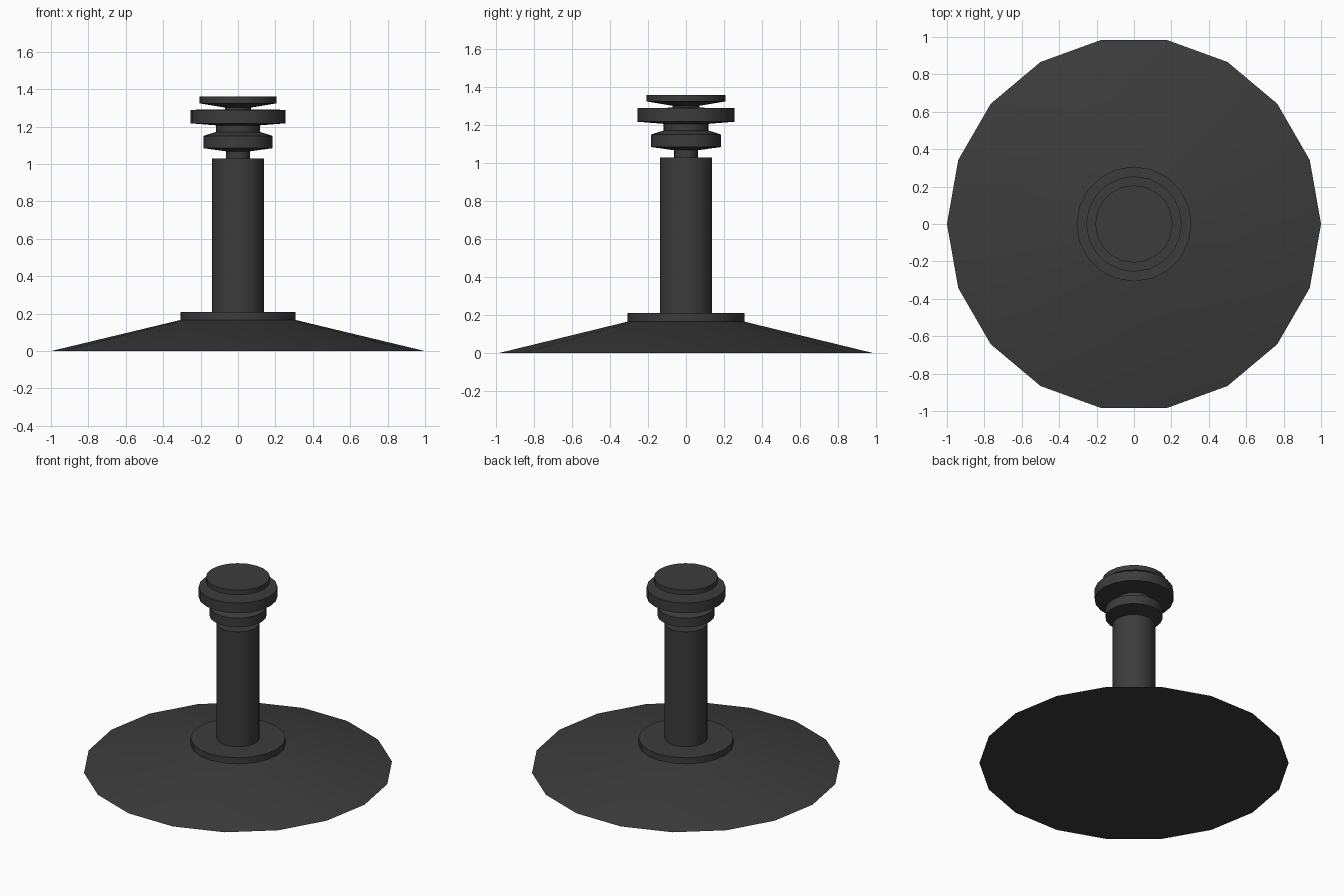
import bpy, bmesh, math

if "Cube" in bpy.data.objects:
    bpy.data.objects.remove(bpy.data.objects["Cube"])

dark = bpy.data.materials.new("dark_metal")
dark.diffuse_color = (0.045, 0.045, 0.045, 1)
dark.use_nodes = True
dark.node_tree.nodes["Principled BSDF"].inputs["Base Color"].default_value = dark.diffuse_color


def lathe(name, profile, sides, smooth=True):
    """Closed solid of revolution from (radius, z) pairs, capped at both ends."""
    bm = bmesh.new()
    rings = [[bm.verts.new((r * math.cos(2 * math.pi * i / sides),
                            r * math.sin(2 * math.pi * i / sides), z))
              for i in range(sides)] for r, z in profile]
    for a, b in zip(rings, rings[1:]):
        for i in range(sides):
            j = (i + 1) % sides
            bm.faces.new((a[i], a[j], b[j], b[i]))
    bm.faces.new(rings[0][::-1])
    bm.faces.new(rings[-1])
    mesh = bpy.data.meshes.new(name)
    bm.to_mesh(mesh)
    bm.free()
    ob = bpy.data.objects.new(name, mesh)
    bpy.context.collection.objects.link(ob)
    mesh.materials.append(dark)
    if smooth:
        bpy.ops.object.select_all(action='DESELECT')
        ob.select_set(True)
        bpy.context.view_layer.objects.active = ob
        bpy.ops.object.shade_smooth_by_angle(angle=math.radians(30))
    return ob


# Wide shallow cone with an 18-sided rim
lathe("base_cone", [(1, 0), (0.305, 0.167)], 18)
# Collar around the foot of the column
lathe("base_collar", [(0.307, 0.165), (0.307, 0.21)], 20)
# Column
lathe("column", [(0.138, 0.21), (0.138, 1.03)], 20)
# Turned head: neck, lower disc, neck, wide disc, neck, top cap
lathe("turned_head", [
    (0.063, 1.03), (0.063, 1.068), (0.185, 1.085), (0.185, 1.15),
    (0.118, 1.172), (0.118, 1.207), (0.255, 1.218), (0.255, 1.29),
    (0.07, 1.292), (0.07, 1.302), (0.207, 1.325), (0.207, 1.36)], 20)
